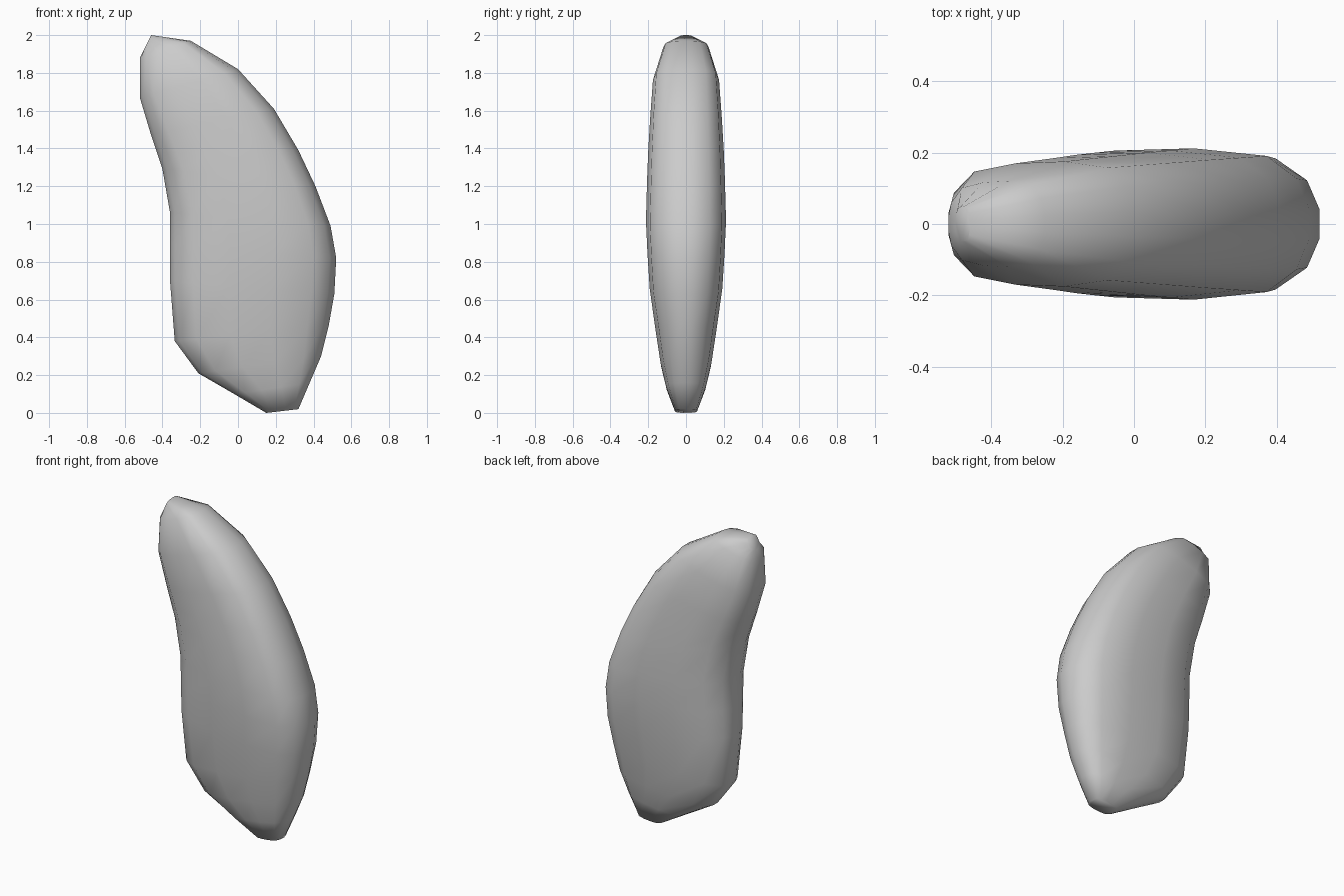
import bpy, bmesh

# Slanted rungs from bottom to top: left x, left z, right x, right z, half thickness
RUNGS = [
    (0.15, 0.00, 0.32, 0.02, 0.06),
    (-0.02, 0.10, 0.38, 0.16, 0.105),
    (-0.21, 0.21, 0.44, 0.30, 0.135),
    (-0.335, 0.38, 0.48, 0.46, 0.16),
    (-0.36, 0.70, 0.51, 0.63, 0.192),
    (-0.36, 0.88, 0.52, 0.82, 0.204),
    (-0.36, 1.06, 0.49, 0.99, 0.212),
    (-0.40, 1.29, 0.41, 1.20, 0.206),
    (-0.43, 1.38, 0.32, 1.39, 0.20),
    (-0.46, 1.47, 0.19, 1.61, 0.19),
    (-0.52, 1.67, 0.00, 1.82, 0.175),
    (-0.52, 1.88, -0.25, 1.97, 0.12),
    (-0.50, 1.92, -0.46, 2.00, 0.05),
]

# Half cross-section: position along the rung (0 left, 1 right), relative thickness
HALF = [(1, 0.2), (0.96, 0.6), (0.86, 0.9), (0.62, 1),
        (0.36, 0.97), (0.14, 0.84), (0.03, 0.5), (0, 0.17)]
SECTION = HALF + [(t, -w) for t, w in reversed(HALF)]

# Curved body lofted through the rungs
bm = bmesh.new()
rings = []
for lx, lz, rx, rz, h in RUNGS:
    rings.append([bm.verts.new((lx + (rx - lx) * t, h * w, lz + (rz - lz) * t))
                  for t, w in SECTION])
n = len(SECTION)
for a, b in zip(rings, rings[1:]):
    for i in range(n):
        j = (i + 1) % n
        bm.faces.new((a[i], a[j], b[j], b[i]))
bm.faces.new(rings[0])
bm.faces.new(rings[-1])
bmesh.ops.recalc_face_normals(bm, faces=bm.faces)

mesh = bpy.data.meshes.new("curved_pebble")
bm.to_mesh(mesh)
bm.free()
body = bpy.data.objects.new("curved_pebble", mesh)
bpy.context.collection.objects.link(body)
for p in mesh.polygons:
    p.use_smooth = True
